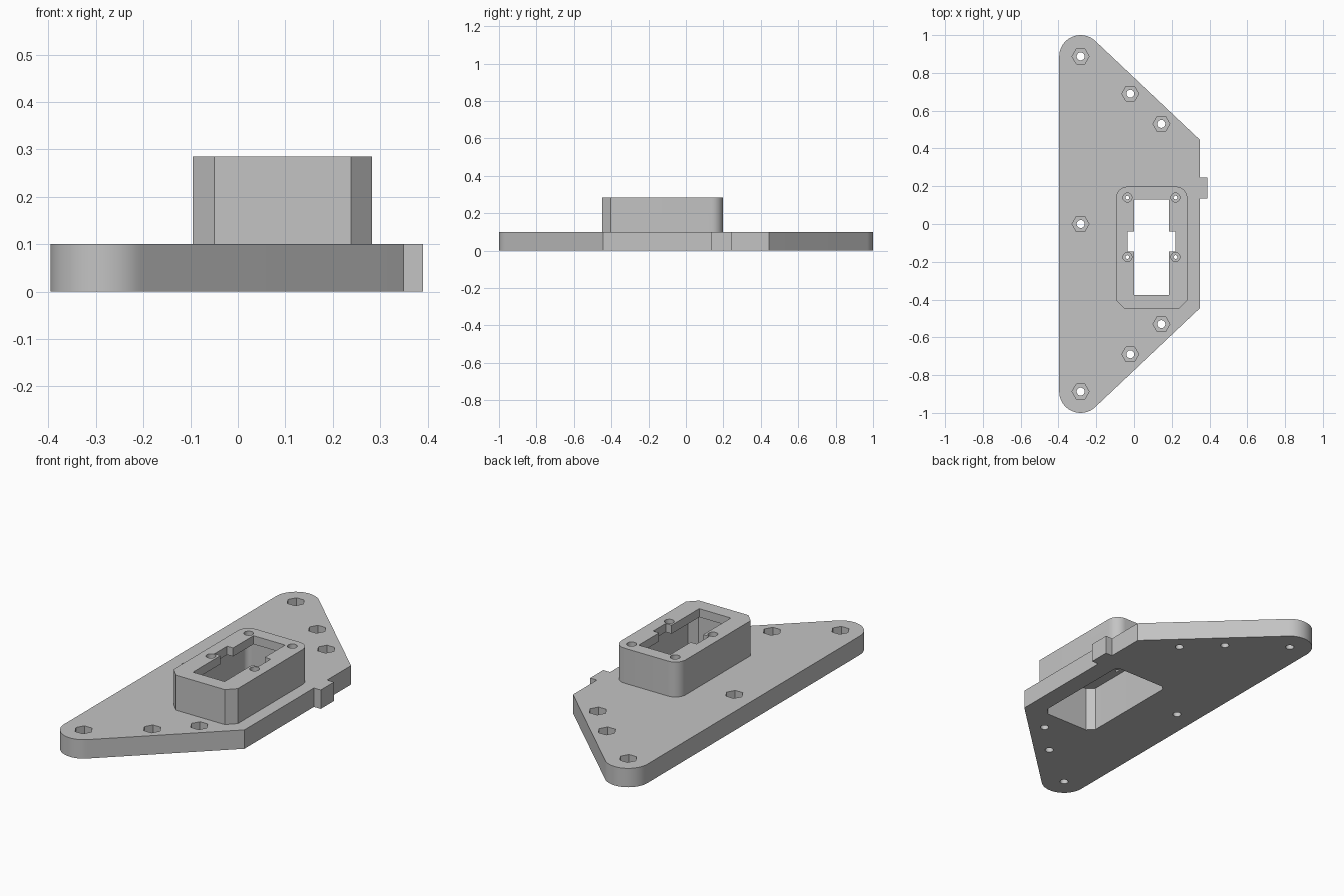
import bpy, bmesh
from math import cos, sin, radians

cube = bpy.data.objects.get("Cube")
if cube:
    bpy.data.objects.remove(cube, do_unlink=True)

grey = bpy.data.materials.new("plain grey")
grey.use_nodes = True
colour = (0.55, 0.55, 0.55, 1)
grey.diffuse_color = colour
grey.node_tree.nodes["Principled BSDF"].inputs["Base Color"].default_value = colour


def prism(name, outline, z0, z1):
    """Extrude a closed outline between two heights."""
    bm = bmesh.new()
    face = bm.faces.new([bm.verts.new((x, y, z0)) for x, y in outline])
    geo = bmesh.ops.extrude_face_region(bm, geom=[face])["geom"]
    top = [v for v in geo if isinstance(v, bmesh.types.BMVert)]
    bmesh.ops.translate(bm, verts=top, vec=(0, 0, z1 - z0))
    bmesh.ops.recalc_face_normals(bm, faces=bm.faces)
    mesh = bpy.data.meshes.new(name)
    bm.to_mesh(mesh)
    bm.free()
    mesh.materials.append(grey)
    obj = bpy.data.objects.new(name, mesh)
    bpy.context.collection.objects.link(obj)
    return obj


def arc(x, y, r, a0, a1, n):
    step = (a1 - a0) / n
    return [(x + r * cos(radians(a0 + i * step)), y + r * sin(radians(a0 + i * step)))
            for i in range(n + 1)]


def ring(x, y, r, n):
    return arc(x, y, r, 0, 360, n)[:-1]


def rect(x0, x1, y0, y1):
    return [(x0, y0), (x1, y0), (x1, y1), (x0, y1)]


def housing_outline(x0, x1, y0, y1, r, c):
    """Chamfered at the front, rounded at the back."""
    front = [(x0, y0 + c), (x0 + c, y0), (x1 - c, y0), (x1, y0 + c)]
    return front + arc(x1 - r, y1 - r, r, 0, 90, 8) + arc(x0 + r, y1 - r, r, 90, 180, 8)


def boolean(target, tool, operation):
    """Apply a boolean and discard the tool."""
    mod = target.modifiers.new(operation, "BOOLEAN")
    mod.operation, mod.object, mod.solver = operation, tool, "EXACT"
    bpy.context.view_layer.objects.active = target
    bpy.ops.object.modifier_apply(modifier=mod.name)
    bpy.data.objects.remove(tool, do_unlink=True)


PLATE_TOP, TOP, LID = 0.10, 0.285, 0.045

# Base plate with two rounded tips and a side tab
back_tip = arc(-0.283, 0.887, 0.113, 180, 46, 20)
front_tip = [(x, -y) for x, y in reversed(back_tip)]
tab = [(0.35, 0.245), (0.39, 0.245), (0.39, 0.135), (0.35, 0.135)]
outline = back_tip + [(0.35, 0.445)] + tab + [(0.35, -0.445)] + front_tip
plate = prism("mounting_plate", outline, 0, PLATE_TOP)

# Raised housing, hollow from below
housing = prism("housing", housing_outline(-0.095, 0.283, -0.45, 0.198, 0.06, 0.045),
                0.05, TOP)
boolean(plate, housing, "UNION")
cavity = prism("cavity", housing_outline(-0.065, 0.253, -0.415, 0.168, 0.03, 0.035),
               -0.1, TOP - LID)
boolean(plate, cavity, "DIFFERENCE")

# Cross-shaped opening in the housing lid
cross = [(0.0, 0.185, -0.375, 0.13), (-0.035, 0.22, -0.145, -0.04)]
for bounds in cross:
    boolean(plate, prism("opening", rect(*bounds), 0.2, 0.4), "DIFFERENCE")

# Counterbored screw holes in the lid
for x in (-0.035, 0.22):
    for y in (0.14, -0.175):
        boolean(plate, prism("head", ring(x, y, 0.024, 20), TOP - 0.025, 0.4), "DIFFERENCE")
        boolean(plate, prism("shank", ring(x, y, 0.01, 12), 0.2, 0.4), "DIFFERENCE")

# Hexagonal nut pockets with through holes
spots = [(-0.283, 0)]
for side in (1, -1):
    spots += [(-0.283, side * 0.887), (-0.02, side * 0.69), (0.145, side * 0.53)]
for x, y in spots:
    boolean(plate, prism("nut", ring(x, y, 0.045, 6), 0.05, 0.2), "DIFFERENCE")
    boolean(plate, prism("bolt", ring(x, y, 0.021, 20), -0.1, 0.2), "DIFFERENCE")

# Smooth the rounded walls, keep edges crisp
bpy.ops.object.select_all(action="DESELECT")
plate.select_set(True)
bpy.context.view_layer.objects.active = plate
bpy.ops.object.shade_smooth_by_angle(angle=radians(25))
